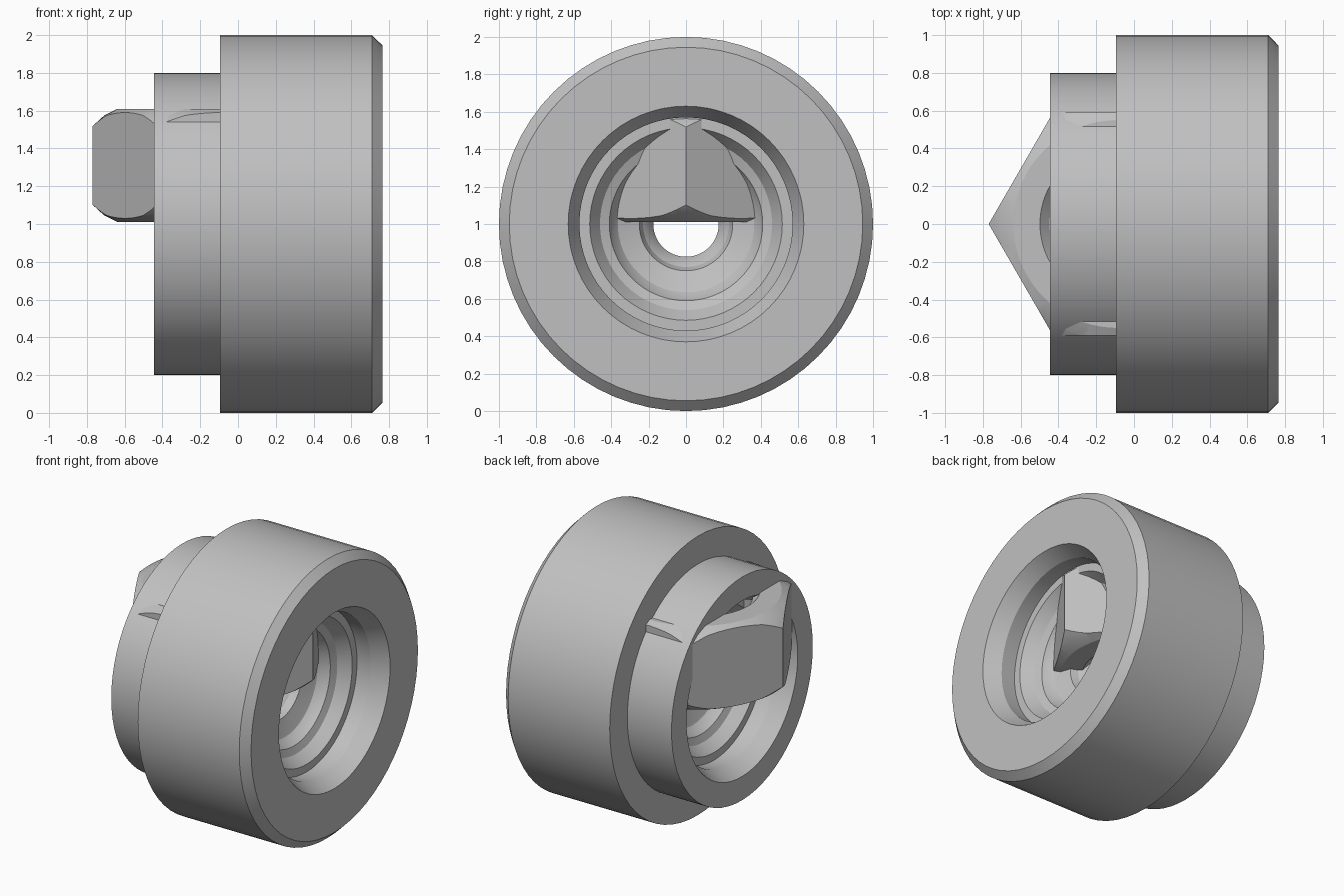
import bpy, bmesh, math
from mathutils import Matrix, Vector

cube = bpy.data.objects.get("Cube")
if cube:
    bpy.data.objects.remove(cube, do_unlink=True)

steel = bpy.data.materials.new("grey_steel")
grey = (0.53, 0.53, 0.53, 1)
steel.diffuse_color = grey
steel.use_nodes = True
steel.node_tree.nodes["Principled BSDF"].inputs["Base Color"].default_value = grey


def lathe(profile, segments):
    """Spin a closed (radius, height) outline around the z axis."""
    bm = bmesh.new()
    rings = []
    for i in range(segments):
        a = math.tau * i / segments
        rings.append([bm.verts.new((r * math.cos(a), r * math.sin(a), h)) for r, h in profile])
    n = len(profile)
    for i in range(segments):
        a, b = rings[i], rings[(i + 1) % segments]
        for j in range(n):
            k = (j + 1) % n
            bm.faces.new((a[j], b[j], b[k], a[k]))
    return bm


def finish(name, bm, matrix):
    bmesh.ops.recalc_face_normals(bm, faces=bm.faces)
    bm.transform(matrix)
    mesh = bpy.data.meshes.new(name)
    bm.to_mesh(mesh)
    bm.free()
    mesh.materials.append(steel)
    obj = bpy.data.objects.new(name, mesh)
    bpy.context.collection.objects.link(obj)
    bpy.ops.object.select_all(action='DESELECT')
    obj.select_set(True)
    bpy.context.view_layer.objects.active = obj
    bpy.ops.object.shade_smooth_by_angle(angle=math.radians(22))
    return obj


# Stepped body: the bore narrows from both ends to a small throat
LEFT, RIGHT = -0.445, 0.765
outside = [(0.8, LEFT), (0.8, -0.095), (1, -0.095), (1, 0.71), (0.945, RIGHT)]
bore = [(0.63, 0), (0.57, 0.11), (0.57, 0.22), (0.515, 0.22), (0.46, 0.3),
        (0.41, 0.32), (0.39, 0.36), (0.365, 0.39), (0.34, 0.4), (0.25, 0.43),
        (0.23, 0.48), (0.2, 0.51), (0.175, 0.56)]
right_bore = [(r, RIGHT - d) for r, d in bore]
left_bore = [(r, LEFT + d) for r, d in reversed(bore)]
along_x = Matrix.Translation((0, 0, 1)) @ Matrix.Rotation(math.pi / 2, 4, 'Y')
finish("stepped_body", lathe(outside + right_bore + left_bore, 64), along_x)

# Hexagonal nut: a chamfered ring trimmed by six planes
HEIGHT, FLAT = 0.6, 0.59
upper = [(0.36, 0.25), (0.41, 0.3), (0.55, 0.3), (0.62, 0.265), (0.68, 0.21), (0.72, 0.15)]
lower = [(r, -h) for r, h in reversed(upper)]
nut = lathe(upper + lower, 96)
for i in range(6):
    a = math.radians(30 + 60 * i)
    normal = Vector((math.cos(a), math.sin(a), 0))
    cut = bmesh.ops.bisect_plane(nut, geom=nut.verts[:] + nut.edges[:] + nut.faces[:],
                                 plane_co=normal * FLAT, plane_no=normal, clear_outer=True)
    rim = [e for e in nut.edges if e.is_boundary]
    bmesh.ops.holes_fill(nut, edges=rim, sides=0)
finish("hex_nut", nut, Matrix.Translation((-0.088, 0, 1.01 + HEIGHT / 2)))
